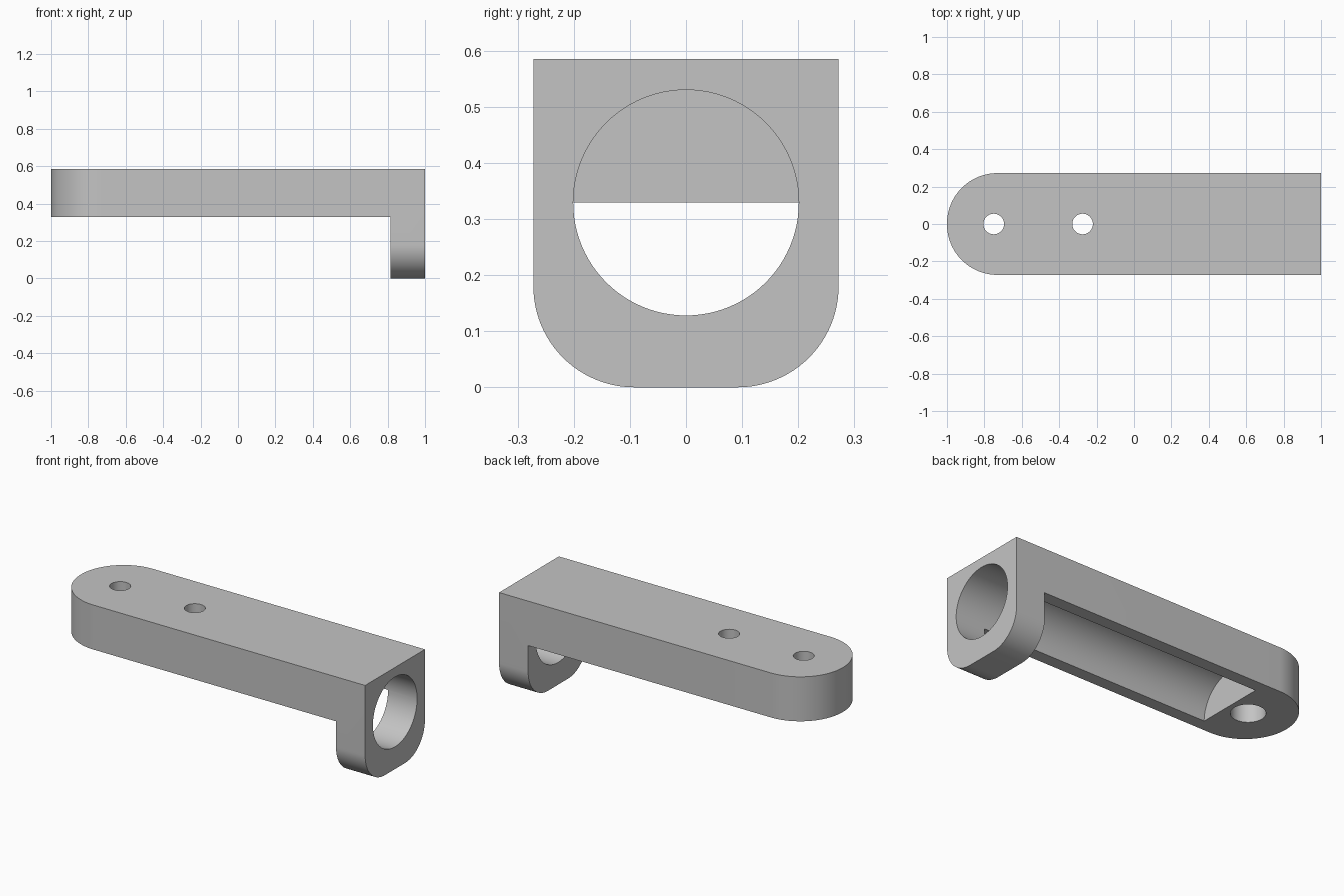
import bpy
import bmesh
import math
from mathutils import Matrix

cube = bpy.data.objects.get("Cube")
if cube:
    bpy.data.objects.remove(cube, do_unlink=True)

HALF_W = 0.272      # half width of the bracket
TOP = 0.585         # top of the arm
UNDER = 0.329       # underside of the arm and axis of the bore
PLATE_X = 0.815     # inner face of the end plate

grey = bpy.data.materials.new("plain grey")
grey.use_nodes = True
colour = (0.55, 0.55, 0.55, 1)
grey.diffuse_color = colour
grey.node_tree.nodes["Principled BSDF"].inputs["Base Color"].default_value = colour


def add_object(name, bm):
    bmesh.ops.recalc_face_normals(bm, faces=bm.faces)
    mesh = bpy.data.meshes.new(name)
    bm.to_mesh(mesh)
    bm.free()
    mesh.materials.append(grey)
    obj = bpy.data.objects.new(name, mesh)
    bpy.context.collection.objects.link(obj)
    return obj


def round_edges(bm, test, radius):
    """Round every edge whose two ends pass the test."""
    edges = [e for e in bm.edges if all(test(v.co) for v in e.verts)]
    bmesh.ops.bevel(bm, geom=edges, offset=radius, offset_type='OFFSET',
                    segments=24, profile=0.5, affect='EDGES')


def cylinder(name, radius, start, end, axis, offset):
    """Cutting cylinder along 'X' or 'Z' from start to end."""
    bm = bmesh.new()
    bmesh.ops.create_cone(bm, cap_ends=True, segments=96, radius1=radius,
                          radius2=radius, depth=end - start)
    mid = (start + end) / 2
    if axis == 'X':
        move = Matrix.Translation((mid, 0, offset)) @ Matrix.Rotation(math.pi / 2, 4, 'Y')
    else:
        move = Matrix.Translation((offset, 0, mid))
    bm.transform(move)
    obj = add_object(name, bm)
    obj.hide_render = True
    return obj


# L-shaped body: side profile pushed across the width
bm = bmesh.new()
profile = [(-1, TOP), (-1, UNDER), (PLATE_X, UNDER), (PLATE_X, 0), (1, 0), (1, TOP)]
face = bm.faces.new([bm.verts.new((x, -HALF_W, z)) for x, z in profile])
side = bmesh.ops.extrude_face_region(bm, geom=[face])
moved = [g for g in side["geom"] if isinstance(g, bmesh.types.BMVert)]
bmesh.ops.translate(bm, verts=moved, vec=(0, 2 * HALF_W, 0))

# Rounded free end of the arm, rounded lower corners of the plate
bm.edges.ensure_lookup_table()
for sign in (-1, 1):
    round_edges(bm, lambda c: c.x < -0.999 and c.y * sign > HALF_W - 0.001, HALF_W - 0.002)
    round_edges(bm, lambda c: c.z < 0.001 and c.y * sign > HALF_W - 0.001, 0.18)
bracket = add_object("bracket", bm)

# Long bore, two screw holes and the screw head recess
cutters = [
    cylinder("bore_cutter", 0.201, -0.63, 1.2, 'X', UNDER),
    cylinder("end_hole_cutter", 0.055, 0.2, 0.8, 'Z', -0.75),
    cylinder("middle_hole_cutter", 0.055, 0.4, 0.8, 'Z', -0.275),
    cylinder("recess_cutter", 0.09, 0.2, 0.48, 'Z', -0.75),
]
bpy.ops.object.select_all(action='DESELECT')
bracket.select_set(True)
bpy.context.view_layer.objects.active = bracket
for cutter in cutters:
    mod = bracket.modifiers.new(cutter.name, 'BOOLEAN')
    mod.operation = 'DIFFERENCE'
    mod.solver = 'EXACT'
    mod.object = cutter
    bpy.ops.object.modifier_apply(modifier=mod.name)
    bpy.data.objects.remove(cutter, do_unlink=True)

bpy.ops.object.shade_smooth_by_angle(angle=math.radians(30))
